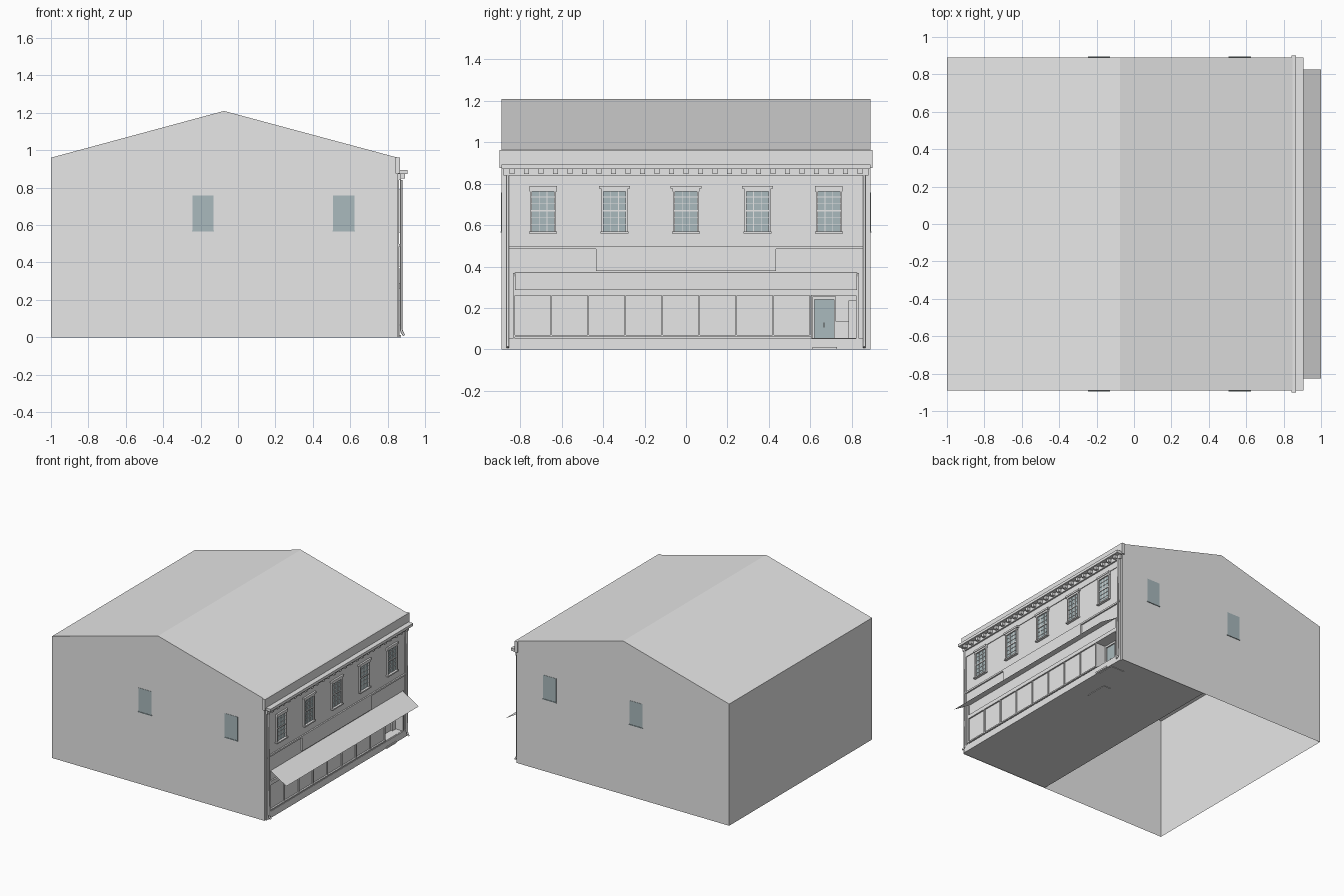
import bpy, bmesh
from mathutils import Vector, Matrix

if "Cube" in bpy.data.objects:
    bpy.data.objects.remove(bpy.data.objects["Cube"], do_unlink=True)


def material(name, rgb):
    m = bpy.data.materials.new(name)
    m.use_nodes = True
    m.diffuse_color = (*rgb, 1)
    m.node_tree.nodes["Principled BSDF"].inputs["Base Color"].default_value = (*rgb, 1)
    return m


GREY = material("pale grey", (0.8, 0.8, 0.8))
GLASS = material("blue grey glass", (0.4, 0.49, 0.51))
DARK = material("dark metal", (0.06, 0.06, 0.06))


def finish(name, bm, mat):
    me = bpy.data.meshes.new(name)
    bm.to_mesh(me)
    bm.free()
    me.materials.append(mat)
    ob = bpy.data.objects.new(name, me)
    bpy.context.collection.objects.link(ob)
    return ob


def boxes(name, spans, mat=GREY):
    """One object from boxes, each given as x, y and z ranges."""
    bm = bmesh.new()
    for x, y, z in spans:
        size = Vector((x[1] - x[0], y[1] - y[0], z[1] - z[0]))
        mid = Vector((x[0] + x[1], y[0] + y[1], z[0] + z[1])) / 2
        bmesh.ops.create_cube(bm, size=1, matrix=Matrix.Translation(mid) @ Matrix.Diagonal((*size, 1)))
    return finish(name, bm, mat)


def panels(name, faces, mat=GREY):
    """One object from flat polygons."""
    bm = bmesh.new()
    for pts in faces:
        bm.faces.new([bm.verts.new(p) for p in pts])
    bmesh.ops.remove_doubles(bm, verts=bm.verts, dist=1e-5)
    return finish(name, bm, mat)


def wall_x(x, y0, y1, z0, z1):
    return [(x, y0, z0), (x, y1, z0), (x, y1, z1), (x, y0, z1)]


BACK, FACE, SIDE, EAVE = -1.0, 0.855, 0.89, 0.96
RIDGE_X, RIDGE_Z = -0.075, 1.21
ENTRY = (0.605, 0.825)      # recessed entrance, y range
ENTRY_X, STEP, HEAD = 0.77, 0.055, 0.26

# Side and rear walls, open underneath
side = [(BACK, -SIDE, 0), (FACE, -SIDE, 0), (FACE, -SIDE, EAVE), (BACK, -SIDE, EAVE)]
panels("side_and_rear_walls", [
    side,
    [(x, -y, z) for x, y, z in reversed(side)],
    list(reversed(wall_x(BACK, -SIDE, SIDE, 0, EAVE))),
])

# Street wall, left open at the entrance
panels("street_wall", [
    wall_x(FACE, -SIDE, ENTRY[0], 0, HEAD),
    wall_x(FACE, ENTRY[1], SIDE, 0, HEAD),
    wall_x(FACE, *ENTRY, 0, STEP),
    wall_x(FACE, -SIDE, SIDE, HEAD, EAVE),
])

# Gabled roof
gable = [(BACK, -SIDE, EAVE), (FACE, -SIDE, EAVE), (RIDGE_X, -SIDE, RIDGE_Z)]
far = [(x, -y, z) for x, y, z in gable]
panels("roof", [
    gable, far[::-1],
    [gable[1], far[1], far[2], gable[2]],
    [gable[2], far[2], far[0], gable[0]],
])

# Shop floor and mats
panels("shop_floor", [[(0.09, -SIDE, 0.004), (0.09, SIDE, 0.004), (FACE, SIDE, 0.004), (FACE, -SIDE, 0.004)]])
boxes("floor_mats", [((0.65, 0.71), (0.33, 0.51), (0, 0.004)),
                     ((0.73, 0.85), (0.62, 0.76), (0, 0.004))])

# Entrance alcove
y0, y1 = ENTRY
panels("entrance_alcove", [
    wall_x(ENTRY_X, y0, y1, STEP, HEAD),
    [(ENTRY_X, y0, STEP), (FACE, y0, STEP), (FACE, y0, HEAD), (ENTRY_X, y0, HEAD)],
    [(FACE, y1, STEP), (ENTRY_X, y1, STEP), (ENTRY_X, y1, HEAD), (FACE, y1, HEAD)],
    [(ENTRY_X, y0, STEP), (ENTRY_X, y1, STEP), (FACE, y1, STEP), (FACE, y0, STEP)],
    [(ENTRY_X, y0, HEAD), (FACE, y0, HEAD), (FACE, y1, HEAD), (ENTRY_X, y1, HEAD)],
])
boxes("door_frame", [
    ((ENTRY_X, 0.785), (0.61, 0.62), (STEP, 0.255)),
    ((ENTRY_X, 0.785), (0.715, 0.725), (STEP, 0.255)),
    ((ENTRY_X, 0.785), (0.61, 0.725), (0.24, 0.255)),
    ((ENTRY_X, 0.785), (0.725, 0.785), (STEP, 0.135)),
    ((ENTRY_X, 0.8), (0.785, 0.82), (STEP, 0.235)),
])
boxes("door_glass", [((ENTRY_X, 0.776), (0.62, 0.715), (STEP, 0.24))], GLASS)
boxes("door_handle", [((0.776, 0.783), (0.664, 0.669), (0.105, 0.13))], DARK)
boxes("door_step", [((FACE, 0.872), (0.61, 0.73), (0, 0.012))])

# Shopfront: plinth, rails, end posts and mullions
shop = [((FACE, 0.864), (-0.86, 0.86), (0, 0.053)),
        ((FACE, 0.868), (-0.835, 0.605), (0.06, 0.07)),
        ((FACE, 0.866), (-0.825, 0.825), (0.26, 0.29)),
        ((FACE, 0.864), (-0.835, -0.825), (0.053, 0.37)),
        ((FACE, 0.864), (0.82, 0.835), (0.053, 0.37))]
for i in range(8):
    y = -0.65 + i * 0.1785
    shop.append(((FACE, 0.864), (y - 0.004, y + 0.004), (0.07, HEAD)))
boxes("shopfront", shop)

# Sloping awning over the shopfront
panels("awning", [[(0.86, -0.825, 0.371), (1.0, -0.825, 0.287),
                   (1.0, 0.825, 0.287), (0.86, 0.825, 0.371)]])

# Sign board and belt course
boxes("sign_board", [((FACE, 0.866), (-0.435, 0.435), (0.378, 0.487))])
boxes("belt_course", [((FACE, 0.866), (-0.87, 0.87), (0.485, 0.498))])

# Corner strips, frieze, cornice with brackets, parapet
boxes("corner_strips", [((FACE, 0.862), (s * 0.865 - 0.01, s * 0.865 + 0.01), (0, 0.84)) for s in (-1, 1)])
boxes("frieze", [((FACE, 0.86), (-0.875, 0.875), (0.79, 0.84))])
boxes("cornice", [((FACE, 0.906), (-0.89, 0.89), (0.872, 0.893)),
                  ((FACE, 0.872), (-0.88, 0.88), (0.84, 0.872))])
boxes("cornice_brackets", [((0.872, 0.894), (i * 0.07 - 0.012, i * 0.07 + 0.012), (0.848, 0.872))
                           for i in range(-12, 13)])
boxes("parapet", [((0.842, 0.866), (-0.9, 0.9), (0.875, 0.962))])

# Upper street windows: glass, frame, glazing bars, lintel and sill
glass, frame, bars = [], [], []
W, Z0, Z1 = 0.062, 0.57, 0.77
ZM = (Z0 + Z1) / 2
for i in range(-2, 3):
    c = i * 0.345
    glass.append(((FACE, 0.858), (c - W, c + W), (Z0, Z1)))
    for s in (-1, 1):
        frame.append(((FACE, 0.868), (c + s * 0.058 - 0.005, c + s * 0.058 + 0.005), (Z0, Z1)))
    frame.append(((FACE, 0.864), (c - W, c + W), (ZM - 0.004, ZM + 0.004)))
    frame.append(((FACE, 0.876), (c - 0.067, c + 0.067), (0.56, Z0)))
    head = 0.066 if abs(i) == 2 else 0.075
    frame.append(((FACE, 0.874), (c - head, c + head), (0.776, 0.79)))
    frame.append(((FACE, 0.869), (c - 0.066, c + 0.066), (0.762, 0.776)))
    for k in (-1, 1):
        bars.append(((FACE, 0.861), (c + k * 0.019 - 0.0015, c + k * 0.019 + 0.0015), (Z0, Z1)))
        for d in (0.034, 0.066):
            z = ZM + k * d
            bars.append(((FACE, 0.861), (c - W, c + W), (z - 0.0015, z + 0.0015)))
boxes("street_window_glass", glass, GLASS)
boxes("street_window_frames", frame)
boxes("street_window_bars", bars)

# Plain side windows with thin sills
panes, sills = [], []
for x in (-0.187, 0.565):
    for s in (-1, 1):
        y = sorted((s * SIDE, s * (SIDE + 0.002)))
        panes.append(((x - 0.057, x + 0.057), y, (0.57, 0.757)))
        y = sorted((s * SIDE, s * (SIDE + 0.006)))
        sills.append(((x - 0.06, x + 0.06), y, (0.565, 0.57)))
boxes("side_window_glass", panes, GLASS)
boxes("side_window_sills", sills, GLASS)

# Downpipes with kicked-out feet
for label, s in (("left", 1), ("right", -1)):
    cu = bpy.data.curves.new(label + "_downpipe", "CURVE")
    cu.dimensions = "3D"
    cu.bevel_depth = 0.007
    cu.bevel_resolution = 1
    cu.use_fill_caps = True
    path = [(0.873, 0.84), (0.873, 0.04), (0.878, 0.025), (0.888, 0.01)]
    sp = cu.splines.new("POLY")
    sp.points.add(len(path) - 1)
    for p, (x, z) in zip(sp.points, path):
        p.co = (x, s * 0.86, z, 1)
    cu.materials.append(GREY)
    bpy.context.collection.objects.link(bpy.data.objects.new(label + "_downpipe", cu))
